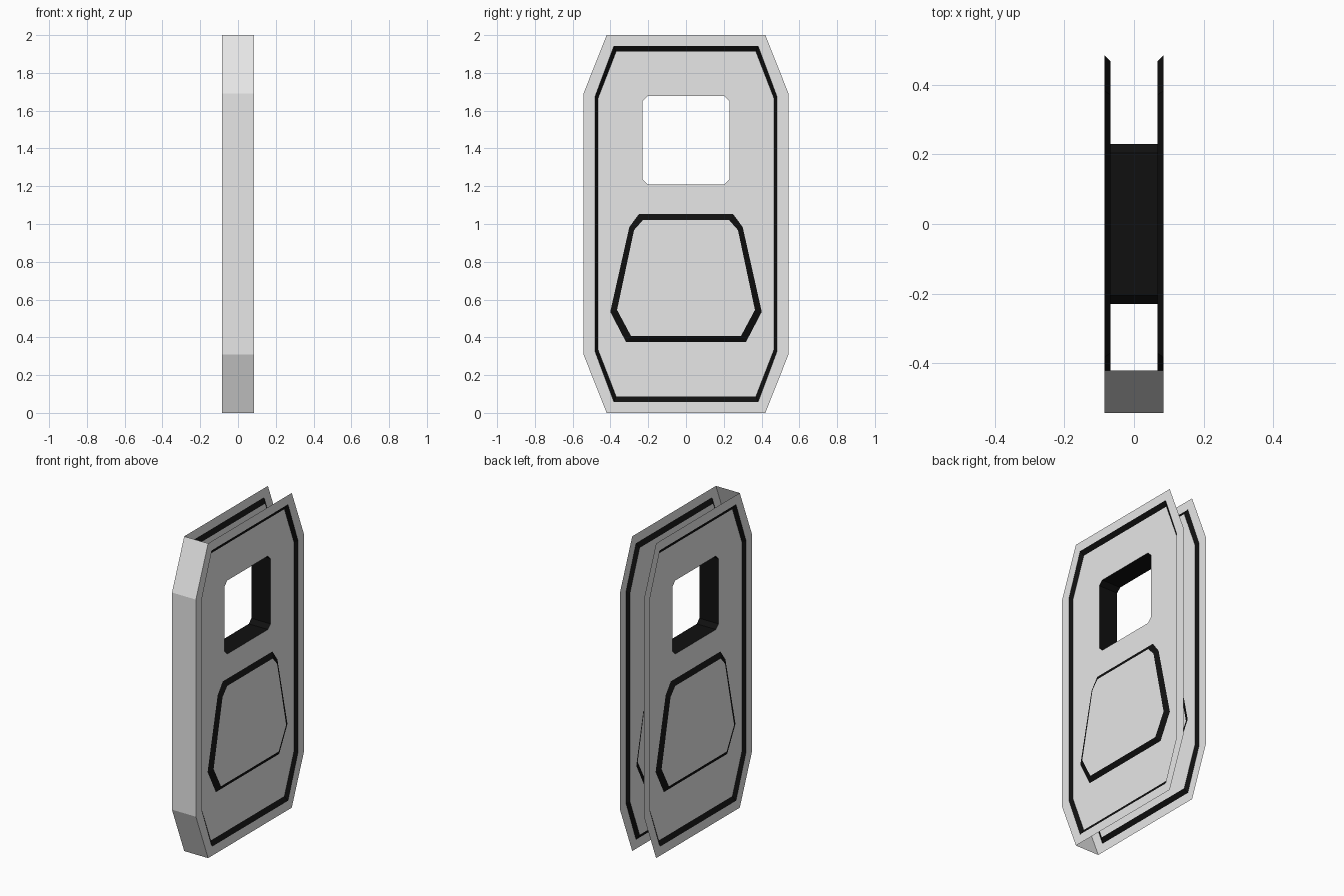
import bpy, bmesh
from mathutils import Vector

if "Cube" in bpy.data.objects:
    bpy.data.objects.remove(bpy.data.objects["Cube"])

OUT, IN = 0.084, 0.067   # half thickness at the border and at the sunken panel


def material(name, c):
    m = bpy.data.materials.new(name)
    m.diffuse_color = (c, c, c, 1)
    m.use_nodes = True
    m.node_tree.nodes["Principled BSDF"].inputs["Base Color"].default_value = m.diffuse_color
    return m


GREY = material("light_grey", 0.8)
BLACK = material("black", 0.005)


def mirrored(half):
    """Close a right-hand (y, z) profile, bottom to top, over y = 0."""
    return half + [(-y, z) for y, z in reversed(half)]


def octagon(y_end, y_side, z_end, z_corner):
    return mirrored([(y_end, z_end), (y_side, z_corner),
                     (y_side, 2 - z_corner), (y_end, 2 - z_end)])


outline = octagon(0.42, 0.543, 0.0, 0.31)
step_outer = octagon(0.382, 0.483, 0.058, 0.328)
step_inner = octagon(0.370, 0.467, 0.088, 0.338)
window = mirrored([(0.204, 1.21), (0.230, 1.236), (0.230, 1.651), (0.204, 1.677)])
pad_outer = mirrored([(0.318, 0.376), (0.401, 0.535), (0.300, 0.984), (0.249, 1.053)])
pad_inner = mirrored([(0.291, 0.407), (0.365, 0.545), (0.275, 0.968), (0.228, 1.021)])


def ring(bm, profile, x):
    return [bm.verts.new((x, y, z)) for y, z in profile]


def band(bm, a, b, mat=0, skip=()):
    """Quads between two loops."""
    n = len(a)
    faces = []
    for i in range(n):
        if i not in skip:
            j = (i + 1) % n
            f = bm.faces.new((a[i], a[j], b[j], b[i]))
            f.material_index = mat
            faces.append(f)
    return faces


def fill_with_holes(bm, loops):
    edges = []
    for loop in loops:
        for i, v in enumerate(loop):
            w = loop[(i + 1) % len(loop)]
            edges.append(bm.edges.get((v, w)) or bm.edges.new((v, w)))
    bmesh.ops.triangle_fill(bm, edges=edges, use_beauty=True, use_dissolve=False,
                            normal=(1, 0, 0))


def finish(bm, name, toward):
    """Turn every face so that it looks along toward(centre)."""
    bm.normal_update()
    for f in bm.faces:
        if f.normal.dot(toward(f.calc_center_median())) < 0:
            f.normal_flip()
    mesh = bpy.data.meshes.new(name)
    bm.to_mesh(mesh)
    bm.free()
    mesh.materials.append(GREY)
    mesh.materials.append(BLACK)
    ob = bpy.data.objects.new(name, mesh)
    bpy.context.collection.objects.link(ob)
    return ob


# Two side plates: border, black step, sunken panel with window, raised pad
for name, s in (("left_plate", -1), ("right_plate", 1)):
    bm = bmesh.new()
    edge = ring(bm, outline, s * OUT)
    so, si = ring(bm, step_outer, s * OUT), ring(bm, step_inner, s * IN)
    win = ring(bm, window, s * IN)
    po, pi = ring(bm, pad_outer, s * IN), ring(bm, pad_inner, s * OUT)
    band(bm, edge, so)
    band(bm, so, si, 1)
    band(bm, po, pi, 1)
    bm.faces.new(pi)
    fill_with_holes(bm, [si, win, po])
    finish(bm, name, lambda c, s=s: Vector((s, 0, 0)))

# Front rim only: back, top and bottom stay open
bm = bmesh.new()
band(bm, ring(bm, outline, -OUT), ring(bm, outline, OUT), 0, skip=(0, 1, 2, 3, 7))
finish(bm, "front_rim", lambda c: Vector((0, -1, 0)))

# Black tunnel lining the window
bm = bmesh.new()
band(bm, ring(bm, window, -IN), ring(bm, window, IN), 1)
finish(bm, "window_lining", lambda c: Vector((0, 0, 1.4435)) - c)
